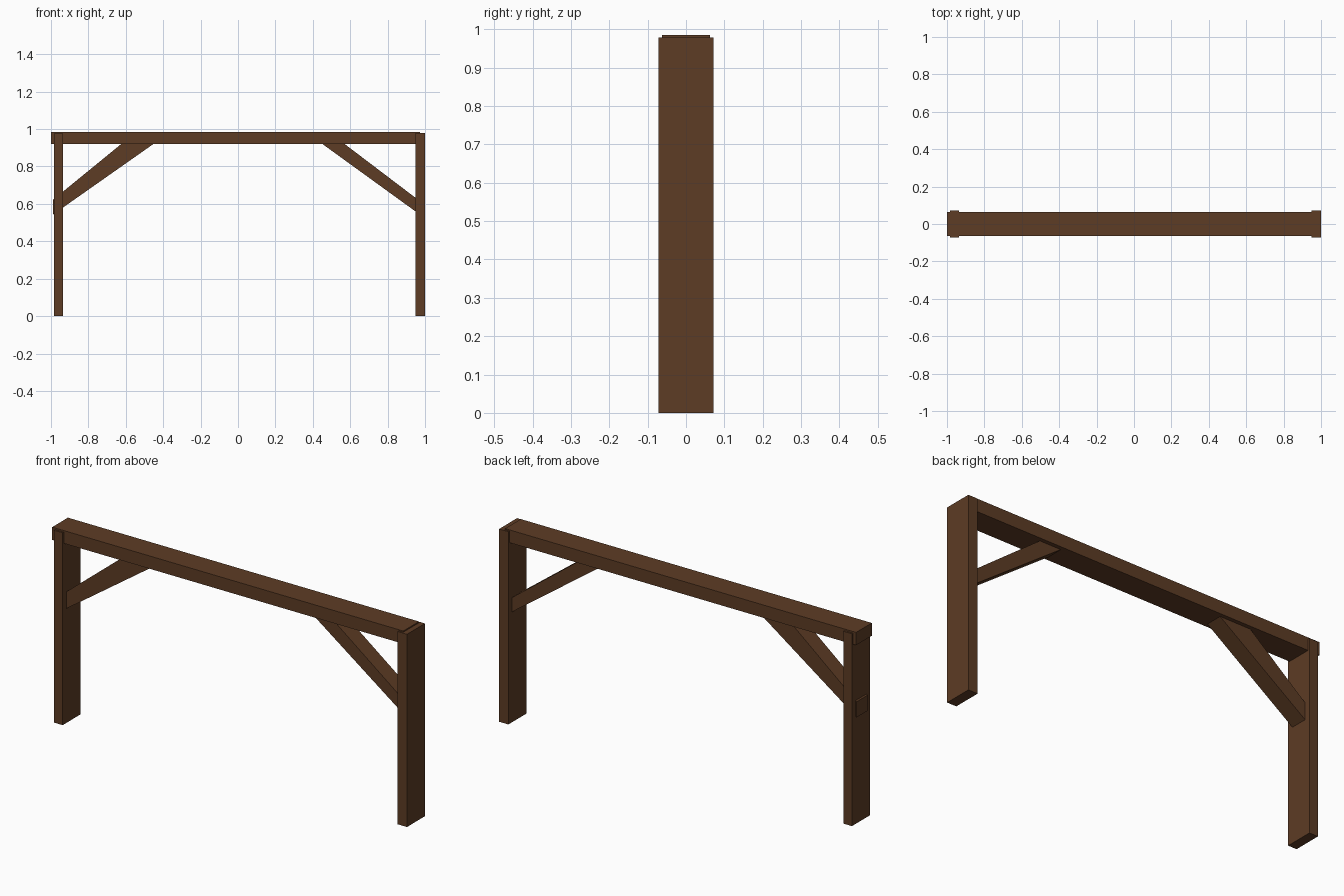
import bpy, bmesh

if "Cube" in bpy.data.objects:
    bpy.data.objects.remove(bpy.data.objects["Cube"])

wood = bpy.data.materials.new("dark_brown_wood")
wood.diffuse_color = (0.11, 0.045, 0.018, 1)
wood.use_nodes = True
wood.node_tree.nodes["Principled BSDF"].inputs["Base Color"].default_value = wood.diffuse_color


def extrude_profile(name, points, half_depth):
    """Extrude a front-view (x, z) outline symmetrically along y."""
    bm = bmesh.new()
    front = bm.faces.new([bm.verts.new((x, -half_depth, z)) for x, z in points])
    ext = bmesh.ops.extrude_face_region(bm, geom=[front])
    moved = [v for v in ext["geom"] if isinstance(v, bmesh.types.BMVert)]
    bmesh.ops.translate(bm, verts=moved, vec=(0, 2 * half_depth, 0))
    bmesh.ops.recalc_face_normals(bm, faces=bm.faces)
    mesh = bpy.data.meshes.new(name)
    bm.to_mesh(mesh)
    bm.free()
    mesh.materials.append(wood)
    obj = bpy.data.objects.new(name, mesh)
    bpy.context.collection.objects.link(obj)
    return obj


def plank(name, x0, x1, z0, z1, half_depth):
    return extrude_profile(name, [(x0, z0), (x1, z0), (x1, z1), (x0, z1)], half_depth)


# Posts
plank("left_post", -0.983, -0.935, 0, 0.977, 0.072)
plank("right_post", 0.948, 1.0, 0, 0.979, 0.072)

# Top beam, overhanging the left post
plank("top_beam", -1.0, 0.973, 0.92, 0.985, 0.063)

# Diagonal braces; the left one is tapered and pokes through its post
extrude_profile("left_brace",
                [(-0.989, 0.543), (-0.424, 0.94), (-0.60, 0.94), (-0.989, 0.622)], 0.043)
extrude_profile("right_brace",
                [(0.975, 0.541), (0.975, 0.613), (0.544, 0.94), (0.424, 0.94)], 0.043)
